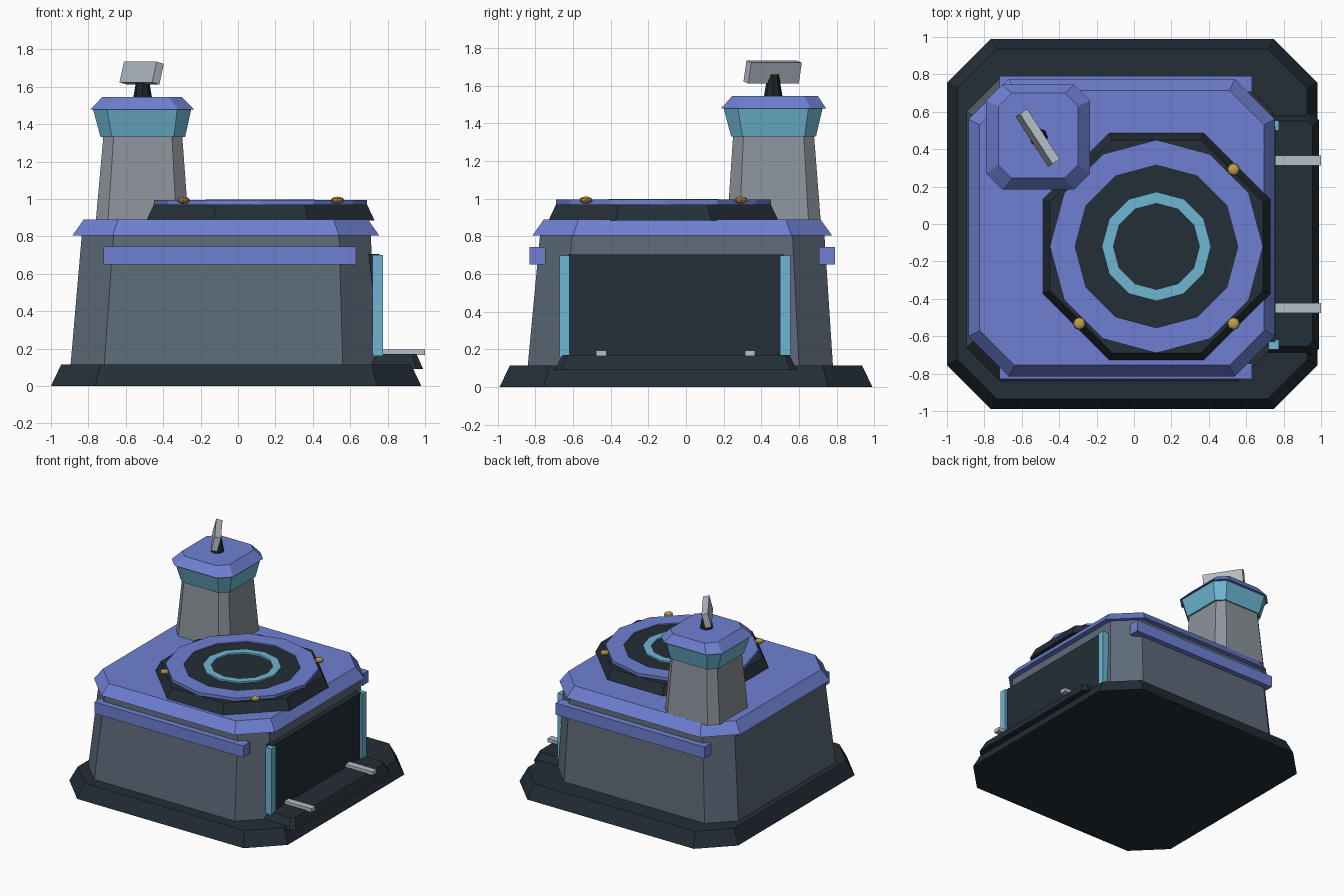
import bpy, bmesh, math

if "Cube" in bpy.data.objects:
    bpy.data.objects.remove(bpy.data.objects["Cube"])


def mat(name, r, g, b):
    m = bpy.data.materials.new(name)
    lin = [((c / 255 + 0.055) / 1.055) ** 2.4 for c in (r, g, b)]
    m.diffuse_color = (*lin, 1)
    m.use_nodes = True
    m.node_tree.nodes["Principled BSDF"].inputs["Base Color"].default_value = m.diffuse_color
    return m


NAVY = mat("dark navy", 35, 46, 54)
SLATE = mat("slate grey", 93, 106, 121)
STONE = mat("warm grey", 140, 147, 155)
BLUE = mat("periwinkle blue", 110, 128, 210)
TEAL = mat("light teal", 110, 182, 210)
GOLD = mat("gold", 196, 160, 78)
SILVER = mat("silver", 182, 191, 200)
BLACK = mat("charcoal", 32, 35, 38)


def finish(bm, name, material):
    bmesh.ops.recalc_face_normals(bm, faces=bm.faces)
    me = bpy.data.meshes.new(name)
    bm.to_mesh(me)
    bm.free()
    me.materials.append(material)
    ob = bpy.data.objects.new(name, me)
    bpy.context.collection.objects.link(ob)
    return ob


def octo(x0, x1, y0, y1, c):
    """Rectangle with cut corners."""
    return [(x0 + c, y0), (x1 - c, y0), (x1, y0 + c), (x1, y1 - c),
            (x1 - c, y1), (x0 + c, y1), (x0, y1 - c), (x0, y0 + c)]


def ngon(cx, cy, r, n, turn=0.0):
    return [(cx + r * math.cos(math.tau * i / n + turn),
             cy + r * math.sin(math.tau * i / n + turn)) for i in range(n)]


def loft(name, material, lower, z0, upper, z1):
    """Closed solid between two outlines."""
    bm = bmesh.new()
    a = [bm.verts.new((x, y, z0)) for x, y in lower]
    b = [bm.verts.new((x, y, z1)) for x, y in upper]
    n = len(a)
    bm.faces.new(a)
    bm.faces.new(b)
    for i in range(n):
        j = (i + 1) % n
        bm.faces.new((a[i], a[j], b[j], b[i]))
    return finish(bm, name, material)


def box(name, material, x0, x1, y0, y1, z0, z1):
    rect = [(x0, y0), (x1, y0), (x1, y1), (x0, y1)]
    return loft(name, material, rect, z0, rect, z1)


def ring(name, material, cx, cy, r_out, r_in, n, z0, z1):
    bm = bmesh.new()
    loops = [[bm.verts.new((x, y, z)) for x, y in ngon(cx, cy, r, n)]
             for r, z in ((r_out, z0), (r_out, z1), (r_in, z1), (r_in, z0))]
    for k in range(4):
        a, b = loops[k], loops[(k + 1) % 4]
        for i in range(n):
            j = (i + 1) % n
            bm.faces.new((a[i], a[j], b[j], b[i]))
    return finish(bm, name, material)


# Foundation, walls and roof slab
loft("foundation", NAVY, octo(-1.0, 0.98, -0.99, 0.99, 0.235), 0,
     octo(-0.945, 0.925, -0.935, 0.935, 0.21), 0.115)
loft("walls", SLATE, octo(-0.895, 0.74, -0.84, 0.78, 0.18), 0.115,
     octo(-0.835, 0.71, -0.775, 0.735, 0.17), 0.81)
loft("roof_slab", BLUE, octo(-0.885, 0.755, -0.815, 0.775, 0.215), 0.805,
     octo(-0.825, 0.695, -0.755, 0.715, 0.185), 0.89)

# Bands on the front and back walls
box("front_band", BLUE, -0.72, 0.63, -0.83, -0.745, 0.65, 0.745)
box("back_band", BLUE, -0.72, 0.63, 0.705, 0.79, 0.65, 0.745)

# Door with lit strips, ramp and rails
box("door", NAVY, 0.69, 0.757, -0.63, 0.52, 0.115, 0.705)
for side, y in (("front", -0.645), ("back", 0.527)):
    box(side + "_door_strip", TEAL, 0.72, 0.775, y - 0.027, y + 0.027, 0.16, 0.70)
loft("ramp", NAVY, octo(0.65, 0.99, -0.70, 0.59, 0.035), 0.09,
     octo(0.69, 0.955, -0.655, 0.55, 0.025), 0.17)
for side, y in (("front", -0.45), ("back", 0.34)):
    box(side + "_ramp_rail", SILVER, 0.757, 1.0, y - 0.027, y + 0.027, 0.165, 0.195)

# Landing pad with concentric rings
PX, PY = 0.12, -0.12
S = 1 / math.cos(math.pi / 8)
loft("pad_base", NAVY, ngon(PX, PY, 0.61 * S, 8, math.pi / 8), 0.885,
     ngon(PX, PY, 0.57 * S, 8, math.pi / 8), 0.97)
ring("pad_outer_ring", BLUE, PX, PY, 0.57, 0.435, 12, 0.965, 0.995)
disc = ngon(PX, PY, 0.436, 12)
loft("pad_disc", NAVY, disc, 0.965, disc, 0.985)
ring("pad_inner_ring", TEAL, PX, PY, 0.292, 0.23, 12, 0.98, 0.998)

# Pad beacons
for i, (sx, sy) in enumerate(((1, 1), (1, -1), (-1, -1))):
    bm = bmesh.new()
    bmesh.ops.create_uvsphere(bm, u_segments=8, v_segments=6, radius=0.035)
    for v in bm.verts:
        v.co.z *= 0.55
    ob = finish(bm, f"beacon_{i + 1}", GOLD)
    ob.location = (PX + 0.412 * sx, PY + 0.412 * sy, 0.993)

# Tower
loft("tower_shaft", STONE, octo(-0.76, -0.265, 0.22, 0.715, 0.065), 0.885,
     octo(-0.72, -0.298, 0.25, 0.68, 0.055), 1.335)
loft("tower_windows", TEAL, octo(-0.735, -0.283, 0.24, 0.69, 0.06), 1.33,
     octo(-0.775, -0.25, 0.20, 0.725, 0.075), 1.48)
loft("tower_cap", BLUE, octo(-0.79, -0.235, 0.185, 0.745, 0.085), 1.478,
     octo(-0.725, -0.30, 0.245, 0.70, 0.07), 1.545)

# Antenna
loft("antenna_post", BLACK, ngon(-0.51, 0.463, 0.05, 8), 1.54,
     ngon(-0.51, 0.463, 0.03, 8), 1.66)
plate = box("antenna_plate", SILVER, -0.16, 0.16, -0.024, 0.024, -0.057, 0.057)
plate.location = (-0.515, 0.46, 1.673)
plate.rotation_euler = (-0.25, 0, math.radians(-57))
